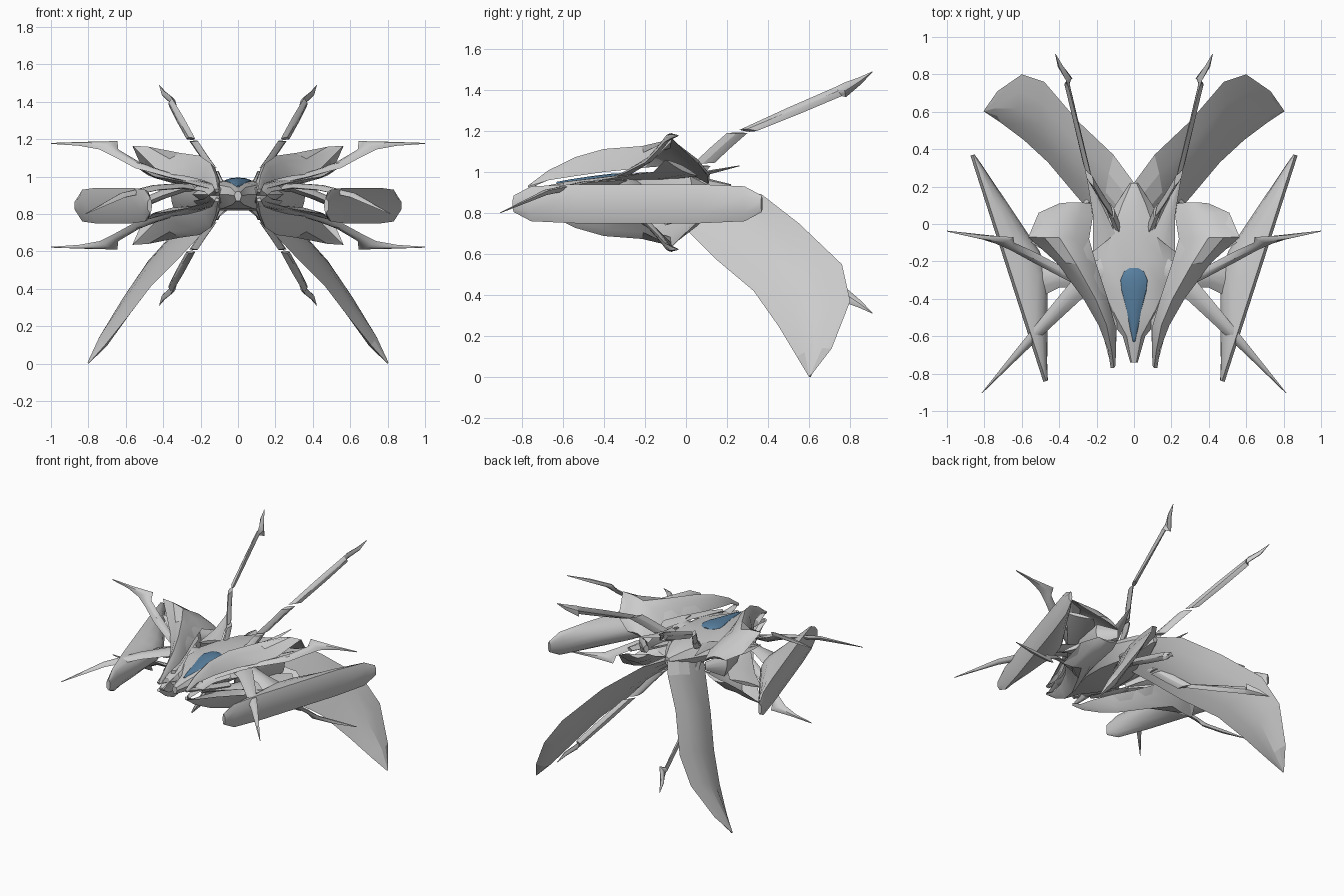
import bpy, bmesh, math
from mathutils import Vector as V

ZC = 0.9  # height of the horizontal symmetry plane


def loft(name, rings, mirror_x=True, mirror_z=False, angle=30, mat=None):
    """Skin a list of equal-sized rings, cap the ends, repeat mirrored copies."""
    bm = bmesh.new()
    for sx in ((1, -1) if mirror_x else (1,)):
        for sz in ((1, -1) if mirror_z else (1,)):
            rows = [[bm.verts.new((p.x * sx, p.y, ZC + (p.z - ZC) * sz)) for p in r] for r in rings]
            n = len(rows[0])
            for a, b in zip(rows, rows[1:]):
                for i in range(n):
                    j = (i + 1) % n
                    bm.faces.new((a[i], a[j], b[j], b[i]))
            bm.faces.new(rows[0])
            bm.faces.new(rows[-1])
    bmesh.ops.recalc_face_normals(bm, faces=bm.faces)
    me = bpy.data.meshes.new(name)
    bm.to_mesh(me)
    bm.free()
    ob = bpy.data.objects.new(name, me)
    bpy.context.collection.objects.link(ob)
    if mat:
        me.materials.append(mat)
    bpy.ops.object.select_all(action='DESELECT')
    ob.select_set(True)
    bpy.context.view_layer.objects.active = ob
    bpy.ops.object.shade_smooth_by_angle(angle=math.radians(angle))
    return ob


def blade(name, rows, t=0.012, bulge=None, **kw):
    """Sharp-edged blade: each row gives both edge points; bulge lifts the middle."""
    rings = []
    for i, (a, b) in enumerate(rows):
        a, b = V(a), V(b)
        p, q = rows[max(i - 1, 0)], rows[min(i + 1, len(rows) - 1)]
        along = (V(q[0]) + V(q[1])) - (V(p[0]) + V(p[1]))
        n = (b - a).cross(along)
        n = n.normalized() * min(t, (b - a).length * 0.4)
        lift = bulge[i] if bulge else 0
        ring = [a]
        for f, k in ((.25, .7), (.5, 1), (.75, .7)):
            ring.append(a.lerp(b, f) + V((0, 0, lift * k)) + n * k)
        ring.append(b)
        for f, k in ((.75, .7), (.5, 1), (.25, .7)):
            ring.append(a.lerp(b, f) + V((0, 0, lift * k)) - n * k)
        rings.append(ring)
    return loft(name, rings, **kw)


# central hull: octagonal sections (y, half width, top, bottom)
def hull_ring(y, w, zt, zb):
    m = (zt + zb) / 2
    h = (zt - zb) / 2
    return [V((w * x, y, m + h * z)) for x, z in
            ((1, .1), (.65, .85), (.25, 1), (-.25, 1), (-.65, .85), (-1, .1), (-.5, -1), (.5, -1))]


loft("hull", [hull_ring(*s) for s in (
    (-.74, .02, .92, .87), (-.6, .06, .95, .85), (-.48, .16, .965, .83), (-.35, .245, .975, .82),
    (-.2, .245, .98, .82), (-.05, .18, .98, .82), (.1, .1, .97, .84), (.22, .02, .94, .88))],
    mirror_x=False)

# teardrop canopy
blue = bpy.data.materials.new("canopy_blue")
blue.diffuse_color = (0.10, 0.22, 0.36, 1)
loft("canopy", [[V((w * math.cos(k * math.pi / 6), y, z + h * math.sin(k * math.pi / 6))) for k in range(12)]
     for y, w, z, h in ((-.235, .03, .97, .015), (-.255, .06, .97, .02), (-.30, .078, .968, .027),
                        (-.36, .072, .964, .028), (-.46, .045, .955, .025), (-.56, .025, .945, .02),
                        (-.63, .006, .94, .012))], mirror_x=False, mat=blue)

# large drooping tail wings
blade("tail_wing", [
    ((.03, -.15, .86), (0, .22, .92)), ((.15, -.02, .74), (.11, .37, .89)),
    ((.30, .14, .58), (.30, .55, .75)), ((.46, .33, .42), (.48, .76, .55)),
    ((.59, .45, .25), (.60, .80, .37)), ((.71, .54, .10), (.73, .71, .14)),
    ((.80, .60, 0), (.80, .61, .01))], t=.03, angle=12)

# side pods: flat outer face, rounded inner side, tapered in plan
p0, p1 = V((.47, -.84, .845)), V((.86, .37, .845))
inward = V((-(p1 - p0).y, (p1 - p0).x, 0)).normalized()
rings = []
for s, d, h in ((0, .01, .04), (.07, .035, .085), (.25, .11, .095), (.43, .185, .095),
                (.53, .18, .095), (.75, .10, .095), (.93, .035, .085), (1, .008, .04)):
    c = p0.lerp(p1, s)
    rings.append([c + inward * d * math.sin(k * math.pi / 8) + V((0, 0, h * math.cos(k * math.pi / 8)))
                  for k in range(9)] + [c - inward * .015 + V((0, 0, -h * .5)), c - inward * .015 + V((0, 0, h * .5))])
loft("side_pod", rings, angle=35)

# barbed tail spikes in three pieces, above and below
blade("tail_spike_root", [
    ((.09, -.03, .93), (.05, -.11, .93)), ((.125, .08, .98), (.09, -.02, .99)),
    ((.14, .12, 1.03), (.11, .03, 1.03))], t=.02, mirror_z=True)
blade("tail_spike_middle", [
    ((.16, .14, 1.045), (.115, .04, 1.045)), ((.21, .22, 1.12), (.17, .12, 1.12)),
    ((.26, .30, 1.19), (.215, .20, 1.19))], t=.016, mirror_z=True)
blade("tail_spike_tip", [
    ((.275, .345, 1.20), (.23, .26, 1.205)), ((.325, .57, 1.29), (.29, .50, 1.315)),
    ((.365, .76, 1.37), (.35, .73, 1.415)), ((.33, .78, 1.365), (.365, .77, 1.435)),
    ((.39, .85, 1.425), (.40, .84, 1.46)), ((.42, .91, 1.487), (.42, .908, 1.49))], t=.014, mirror_z=True)

# barbed side spikes, above and below
blade("side_barb", [
    ((.20, -.38, .96), (.20, -.28, .98)), ((.38, -.29, 1.0), (.38, -.23, 1.02)),
    ((.55, -.20, 1.045), (.53, -.15, 1.08)), ((.66, -.14, 1.105), (.64, -.10, 1.145)),
    ((.74, -.105, 1.145), (.645, -.07, 1.19)), ((.85, -.07, 1.165), (.82, -.06, 1.185)),
    ((1.0, -.04, 1.175), (1.0, -.036, 1.18))], t=.014, mirror_z=True)

# curved shells sweeping back from the prongs, above and below
blade("shell", [
    ((.125, -.77, .93), (.10, -.76, .92)), ((.14, -.67, .96), (.095, -.67, .97)),
    ((.19, -.54, .98), (.10, -.54, .99)), ((.27, -.40, 1.0), (.14, -.40, 1.0)),
    ((.42, -.20, 1.02), (.20, -.22, 1.02)), ((.565, -.07, 1.165), (.24, -.08, 1.03)),
    ((.51, .06, 1.04), (.22, .04, .98)), ((.40, .11, .98), (.23, .11, .94))],
    bulge=(0, .03, .075, .10, .095, .03, .04, .02), t=.012, mirror_z=True)

# lower lip of each shell, forming the open mouth
blade("shell_lip", [
    ((.13, -.60, .93), (.10, -.58, .95)), ((.28, -.36, .97), (.18, -.30, .97)),
    ((.45, -.16, 1.0), (.25, -.10, .96)), ((.55, -.10, 1.06), (.40, .06, .98))],
    t=.014, mirror_z=True)

# vertical fins between the paired shells
blade("inner_fin", [
    ((.22, -.36, .98), (.18, -.30, .82)), ((.31, -.20, 1.0), (.29, -.14, .80)),
    ((.34, .02, .98), (.34, .04, .82)), ((.24, .12, .93), (.24, .12, .87))], t=.02)

# long forward claws
blade("front_claw", [
    ((.17, -.32, .92), (.22, -.16, .95)), ((.29, -.41, .94), (.33, -.30, .96)),
    ((.42, -.53, .93), (.47, -.47, .95)), ((.60, -.70, .89), (.63, -.67, .91)),
    ((.812, -.905, .80), (.815, -.903, .803))], t=.014)

# arms carrying the pods
blade("pod_arm", [
    ((.10, -.36, .92), (.10, -.16, .95)), ((.28, -.34, .94), (.28, -.22, .95)),
    ((.40, -.34, .90), (.40, -.22, .91)), ((.52, -.40, .85), (.54, -.18, .85))], t=.025)

# cheek plates from hull to prongs
blade("cheek", [
    ((.24, -.42, .93), (.14, -.36, .96)), ((.18, -.54, .92), (.09, -.52, .94)),
    ((.125, -.75, .87), (.10, -.74, .88))], t=.02, mirror_z=True)

# small swept rear fins at the wing root
blade("rear_fin", [
    ((.22, -.15, .96), (.10, -.05, .97)), ((.22, .05, .99), (.17, .10, .99)),
    ((.255, .26, 1.03), (.25, .26, 1.03))], t=.012)
